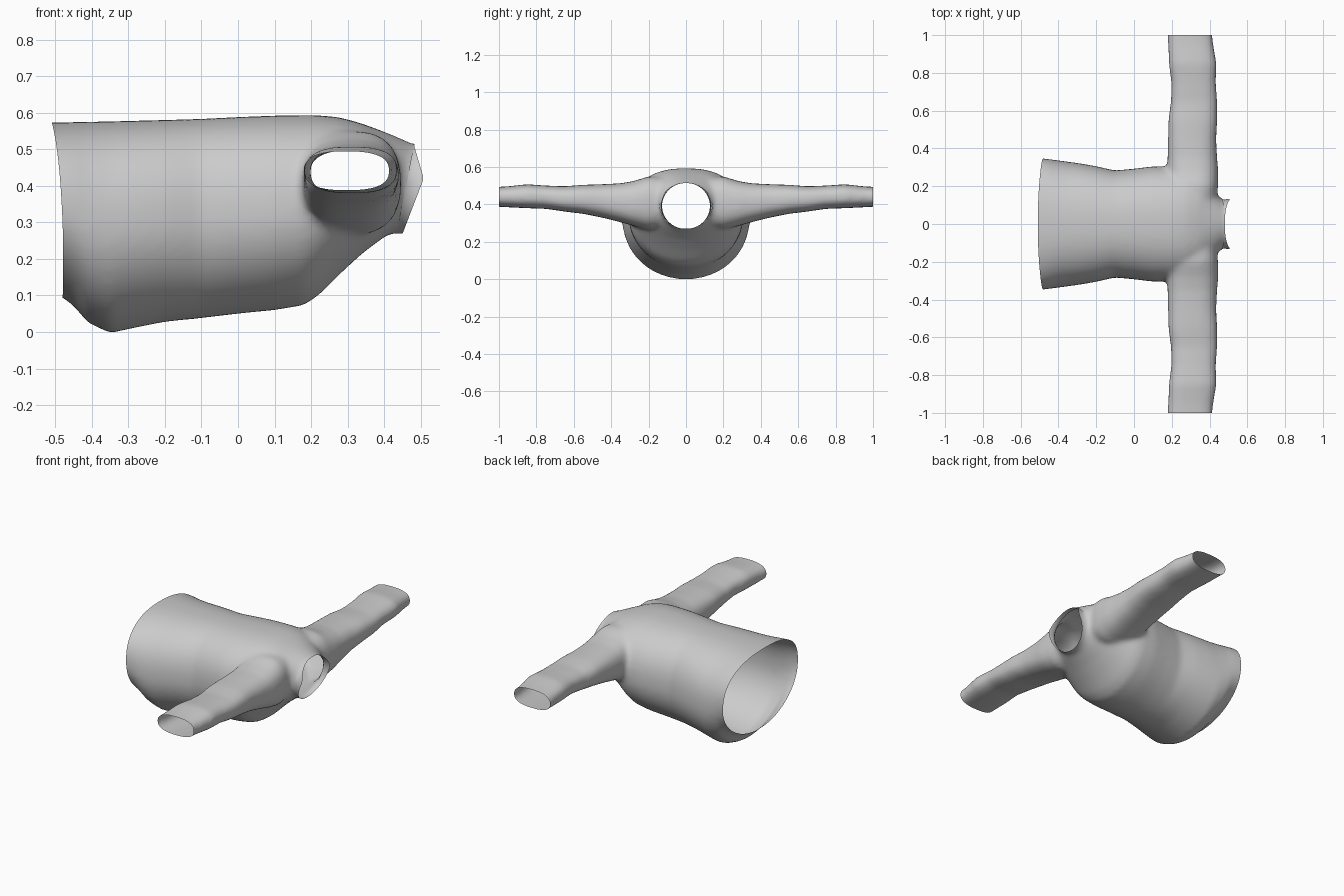
import bpy, bmesh, math
from mathutils import Vector

if "Cube" in bpy.data.objects:
    bpy.data.objects.remove(bpy.data.objects["Cube"])


def spow(v, e):
    return math.copysign(abs(v) ** e, v)


def loft(bm, rings, caps=True):
    """Skin a list of equal-length point rings."""
    loops = [[bm.verts.new(p) for p in r] for r in rings]
    n = len(loops[0])
    for a, b in zip(loops, loops[1:]):
        for i in range(n):
            j = (i + 1) % n
            bm.faces.new((a[i], a[j], b[j], b[i]))
    if caps:
        bm.faces.new(loops[0][::-1])
        bm.faces.new(loops[-1])


def make_object(name, bm):
    bmesh.ops.recalc_face_normals(bm, faces=bm.faces)
    me = bpy.data.meshes.new(name)
    bm.to_mesh(me)
    bm.free()
    ob = bpy.data.objects.new(name, me)
    bpy.context.collection.objects.link(ob)
    return ob


ANGLES = [2 * math.pi * i / 64 for i in range(64)]

# torso sections: x, half width, top z, bottom z, slant
TORSO = [
    (-.58, .352, .573, .13, 0), (-.50, .348, .573, .11, 0), (-.45, .343, .574, .075, 0),
    (-.41, .338, .575, .025, 0), (-.35, .330, .576, -.003, 0), (-.28, .320, .578, .012, 0),
    (-.20, .306, .580, .028, 0), (-.10, .283, .583, .038, 0), (0, .293, .588, .050, 0),
    (.10, .305, .592, .060, 0), (.18, .305, .593, .073, 0), (.22, .300, .593, .100, 0),
    (.28, .285, .587, .160, 0), (.34, .260, .570, .215, 0), (.40, .210, .545, .255, .05),
    (.435, .160, .525, .270, .15), (.455, .135, .513, .270, .2), (.52, .128, .513, .270, .2)]


def torso_ring(x, w, zt, zb, slant):
    zc = zb + .5 * (zt - zb)
    pts = []
    for a in ANGLES:
        c, s = math.cos(a), math.sin(a)
        e = 2 / 2.4 if s > 0 and x < .4 else 1
        z = zc + (zt - zc) * spow(s, e)
        pts.append((x + slant * (z - .39), w * spow(c, e), z))
    return pts


# sleeve sections: y, x min, x max, z min, z max
SLEEVE = [
    (0, .19, .42, .30, .54), (.20, .175, .445, .265, .55), (.28, .175, .446, .285, .525),
    (.35, .178, .440, .305, .513), (.45, .180, .435, .330, .508), (.55, .182, .441, .350, .505),
    (.65, .195, .441, .362, .497), (.75, .197, .433, .377, .501), (.85, .184, .437, .380, .508),
    (.95, .180, .420, .385, .497), (1.0, .178, .415, .388, .494), (1.06, .178, .415, .388, .494)]


def sleeve_ring(side, y, x0, x1, z0, z1):
    return [((x0 + x1) / 2 + (x1 - x0) / 2 * spow(math.cos(a), .77), side * y,
             (z0 + z1) / 2 + (z1 - z0) / 2 * spow(math.sin(a), .77)) for a in ANGLES]


# body and both sleeves, fused into one smooth skin
bm = bmesh.new()
loft(bm, [torso_ring(*s) for s in TORSO])
for side in (1, -1):
    loft(bm, [sleeve_ring(side, *s) for s in SLEEVE])
garment = make_object("shirt_body", bm)
rm = garment.modifiers.new("fuse", 'REMESH')
rm.mode = 'VOXEL'
rm.voxel_size = .012
sm = garment.modifiers.new("soften", 'SMOOTH')
sm.factor = .5
sm.iterations = 14
dg = bpy.context.evaluated_depsgraph_get()
fused = bpy.data.meshes.new_from_object(garment.evaluated_get(dg))
garment.modifiers.clear()

# cut the hem, cuffs and neck open
bm = bmesh.new()
bm.from_mesh(fused)
cuts = [((-.505, 0, .57), (-1, 0, -.06)), ((0, 1, 0), (0, 1, 0)),
        ((0, -1, 0), (0, -1, 0)), ((.458, 0, .39), (1, 0, -.2))]
for co, no in cuts:
    bmesh.ops.bisect_plane(bm, geom=bm.verts[:] + bm.edges[:] + bm.faces[:], dist=1e-5,
                           plane_co=Vector(co), plane_no=Vector(no), clear_outer=True)
# hem bows outward at the middle of the back
for v in bm.verts:
    if v.co.x < -.4:
        v.co.x += (-.4 - v.co.x) / .1 * (.014 * (v.co.y / .34) ** 2 - .004)
bm.to_mesh(garment.data)
bm.free()


# collar band around the neck, with an angled rim
def collar_ring(top, mid, bottom, ry):
    pts = []
    for a in ANGLES:
        z = .392 + .123 * math.sin(a)
        t = (z - .42) / (.095 if z > .42 else .151)
        x = mid + abs(t) * ((top if t > 0 else bottom) - mid)
        pts.append((x, ry * math.cos(a), z))
    return pts


bm = bmesh.new()
loft(bm, [collar_ring(.455, .462, .425, .138), collar_ring(.468, .482, .438, .128),
          collar_ring(.480, .508, .450, .133)], caps=False)
collar = make_object("collar", bm)

for ob in (garment, collar):
    bpy.ops.object.select_all(action='DESELECT')
    ob.select_set(True)
    bpy.context.view_layer.objects.active = ob
    bpy.ops.object.shade_smooth_by_angle(angle=math.radians(50))
